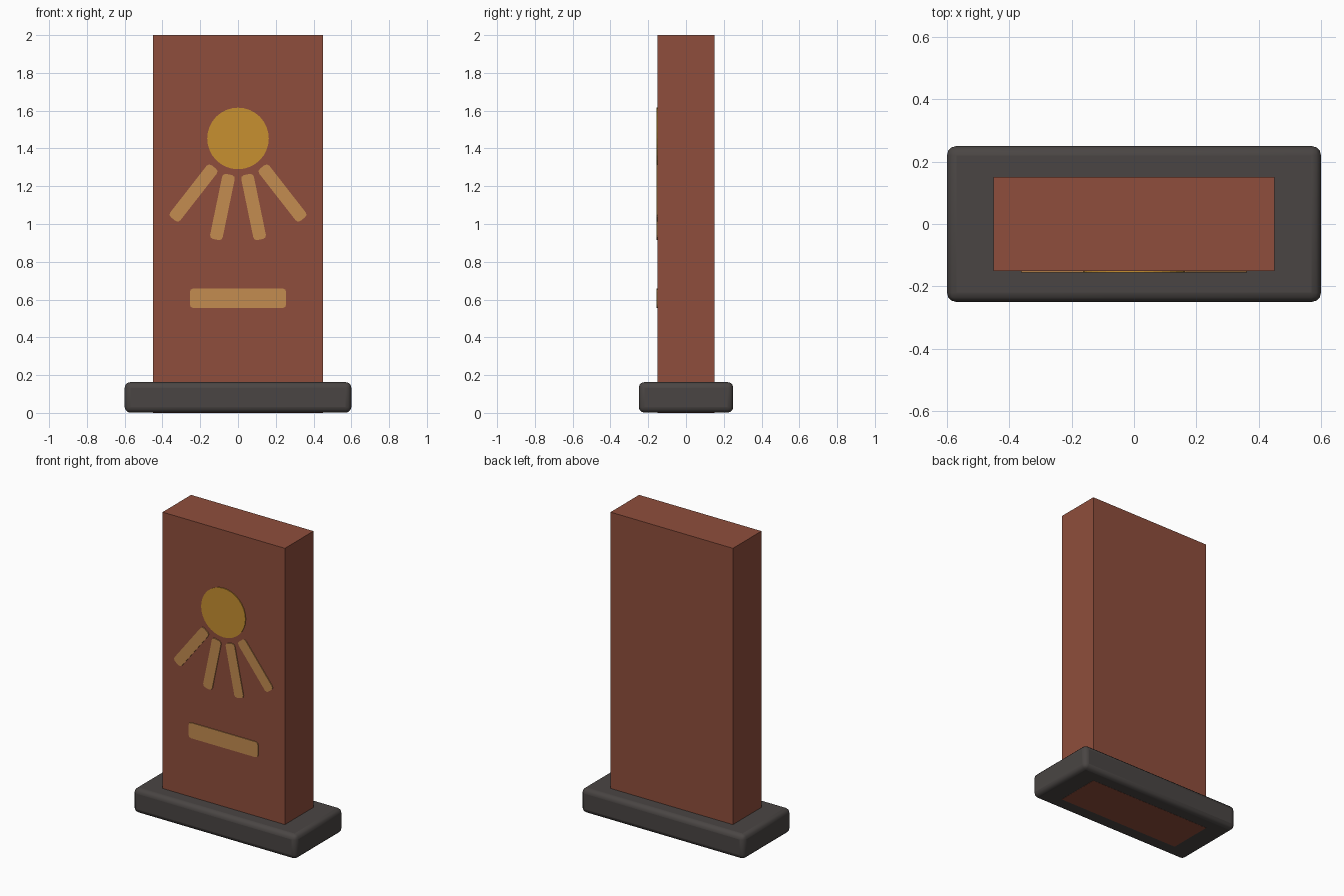
import bpy, math

if "Cube" in bpy.data.objects:
    bpy.data.objects.remove(bpy.data.objects["Cube"])


def material(name, rgb):
    m = bpy.data.materials.new(name)
    m.diffuse_color = (*rgb, 1)
    m.use_nodes = True
    m.node_tree.nodes["Principled BSDF"].inputs["Base Color"].default_value = m.diffuse_color
    return m


BRICK = material("brick_red", (0.275, 0.076, 0.045))
CHARCOAL = material("charcoal", (0.068, 0.060, 0.057))
GOLD = material("gold", (0.571, 0.279, 0.030))
TAN = material("tan", (0.552, 0.263, 0.080))

FRONT = -0.15      # front plane of the slab
THICK = 0.005      # thickness of the painted plates


def finish(name, mat):
    ob = bpy.context.object
    ob.name = name
    ob.data.materials.append(mat)
    bpy.ops.object.transform_apply(location=False, rotation=False, scale=True)
    return ob


def box(name, mat, size, z0):
    bpy.ops.mesh.primitive_cube_add(size=1, location=(0, 0, z0 + size[2] / 2))
    bpy.context.object.scale = size
    return finish(name, mat)


def bevel(ob, width, segments):
    b = ob.modifiers.new("bevel", "BEVEL")
    b.width, b.segments = width, segments


def strip(name, a, b, width):
    """Round-cornered plate on the slab front running from a to b (x, z)."""
    dx, dz = b[0] - a[0], b[1] - a[1]
    length, r = math.hypot(dx, dz), 0.018
    pts = []
    for sx, sy, start in ((1, 1, 0), (-1, 1, 90), (-1, -1, 180), (1, -1, 270)):
        for step in (0, 45, 90):
            t = math.radians(start + step)
            pts.append((sx * (length / 2 - r) + r * math.cos(t),
                        sy * (width / 2 - r) + r * math.sin(t)))
    n = len(pts)
    verts = [(x, y, z) for y in (-THICK, 0) for x, z in pts]
    faces = [list(range(n)), list(range(2 * n - 1, n - 1, -1))]
    faces += [(i, i + n, (i + 1) % n + n, (i + 1) % n) for i in range(n)]
    me = bpy.data.meshes.new(name)
    me.from_pydata(verts, [], faces)
    me.materials.append(TAN)
    ob = bpy.data.objects.new(name, me)
    ob.location = ((a[0] + b[0]) / 2, FRONT, (a[1] + b[1]) / 2)
    ob.rotation_euler = (0, -math.atan2(dz, dx), 0)
    bpy.context.collection.objects.link(ob)


# Upright slab running down through the base
box("slab", BRICK, (0.9, 0.3, 2.0), 0)

# Rounded base, its underside just above the slab's
base = box("base", CHARCOAL, (1.2, 0.5, 0.162), 0.001)
bevel(base, 0.03, 3)
bpy.ops.object.shade_smooth_by_angle(angle=math.radians(35))

# Sun disc
bpy.ops.mesh.primitive_cylinder_add(vertices=32, radius=0.163, depth=THICK,
                                    location=(0, FRONT - THICK / 2, 1.453),
                                    rotation=(math.pi / 2, 0, 0))
finish("sun_disc", GOLD)

# Mirrored rays below the sun, and the bar under them
for side, s in (("left", -1), ("right", 1)):
    strip(f"outer_ray_{side}", (s * 0.128, 1.302), (s * 0.343, 1.026), 0.068)
    strip(f"inner_ray_{side}", (s * 0.047, 1.262), (s * 0.118, 0.918), 0.068)
strip("bar", (-0.255, 0.607), (0.255, 0.607), 0.103)
